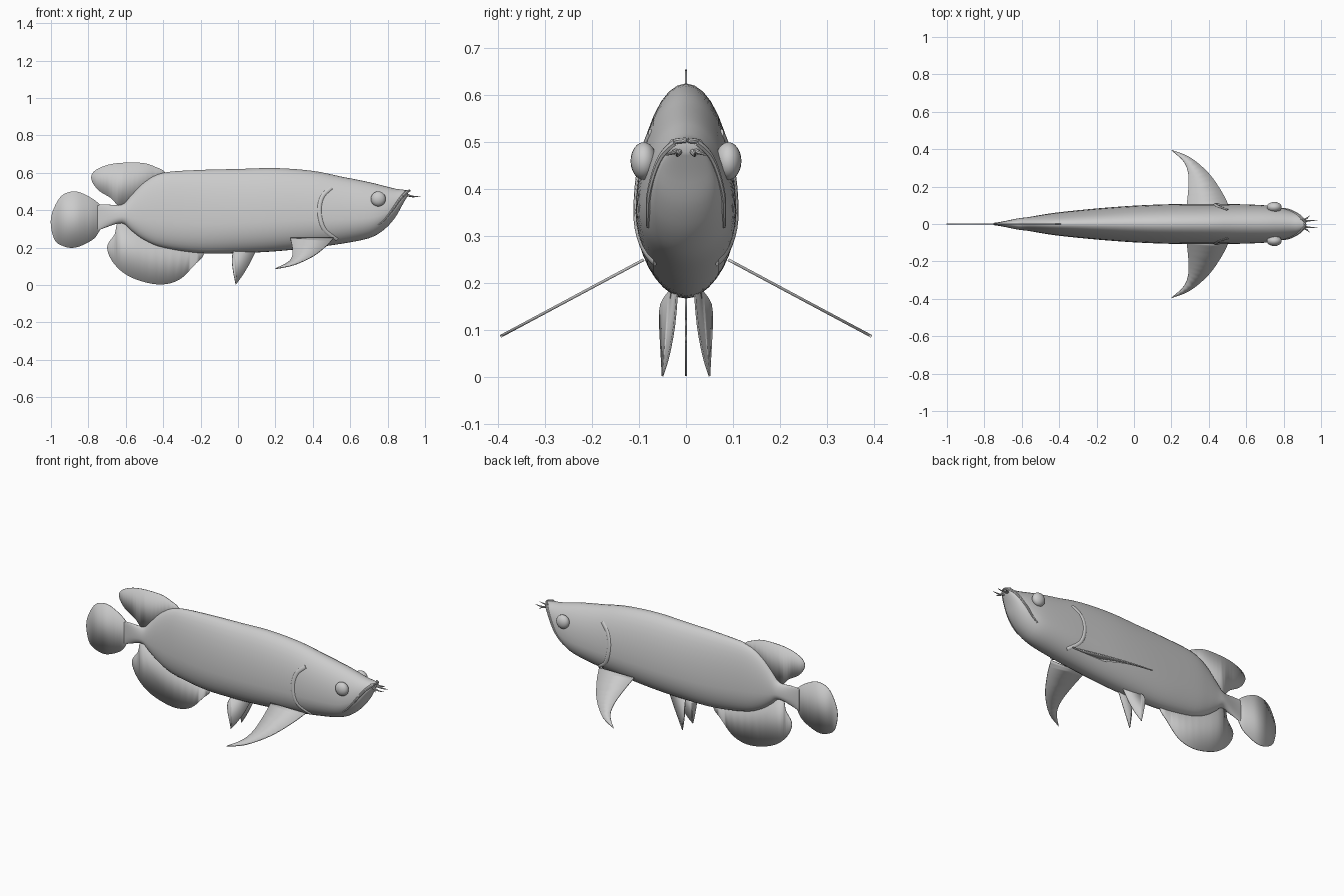
import bpy, bmesh, math
from mathutils import Vector

cube = bpy.data.objects.get("Cube")
if cube:
    bpy.data.objects.remove(cube)

grey = bpy.data.materials.new("plain_grey")
grey.use_nodes = True
grey.diffuse_color = (.6, .6, .6, 1)
grey.node_tree.nodes["Principled BSDF"].inputs["Base Color"].default_value = (.6, .6, .6, 1)


def spline(points, steps, closed=False):
    """Smooth curve through the points (Catmull-Rom)."""
    pts = [Vector(p) for p in points]
    n = len(pts)
    out = []
    for i in range(n if closed else n - 1):
        def pick(k):
            return pts[k % n] if closed else pts[max(0, min(n - 1, k))]
        a, b, c, d = (pick(i + k) for k in (-1, 0, 1, 2))
        for s in range(steps):
            t = s / steps
            out.append(.5 * (2 * b + (c - a) * t + (2 * a - 5 * b + 4 * c - d) * t * t
                             + (3 * b - a - 3 * c + d) * t ** 3))
    if not closed:
        out.append(pts[-1])
    return out


def finish(name, bm, smooth=True):
    bmesh.ops.recalc_face_normals(bm, faces=bm.faces)
    mesh = bpy.data.meshes.new(name)
    bm.to_mesh(mesh)
    bm.free()
    mesh.materials.append(grey)
    obj = bpy.data.objects.new(name, mesh)
    bpy.context.collection.objects.link(obj)
    if smooth:
        bpy.ops.object.select_all(action='DESELECT')
        obj.select_set(True)
        bpy.context.view_layer.objects.active = obj
        bpy.ops.object.shade_smooth_by_angle(angle=math.radians(40))
    return obj


# Body stations: x, top, bottom, half width
STATIONS = [
    (-.75, .43, .29, .006), (-.7, .43, .31, .014), (-.62, .43, .33, .03),
    (-.57, .48, .29, .036), (-.5, .55, .24, .048), (-.4, .6, .2, .063),
    (-.2, .615, .17, .083), (0, .62, .17, .098), (.2, .625, .18, .106),
    (.4, .61, .2, .107), (.55, .58, .22, .106), (.7, .55, .25, .1),
    (.78, .53, .295, .088), (.84, .515, .36, .07), (.88, .51, .43, .05),
    (.91, .505, .48, .025)]
rings = [tuple(v) for v in spline([Vector(s) for s in STATIONS], 4)]
BELLY = .36  # height share of the widest line


def side_y(x, z):
    """Half width of the body at a place on its flank."""
    for a, b in zip(rings, rings[1:]):
        if a[0] <= x <= b[0]:
            t = (x - a[0]) / (b[0] - a[0])
            top, low, w = (a[k] + (b[k] - a[k]) * t for k in (1, 2, 3))
            mid = low + (top - low) * BELLY
            r = (z - mid) / (top - mid if z > mid else mid - low)
            return w * math.sqrt(max(0, 1 - r * r))
    return 0


def build_body():
    bm = bmesh.new()
    count = 36
    loops = []
    for x, top, low, w in rings:
        mid = low + (top - low) * BELLY
        loop = []
        for i in range(count):
            a = math.tau * i / count
            s = math.sin(a)
            loop.append(bm.verts.new((x, w * math.cos(a),
                                      mid + s * (top - mid if s > 0 else mid - low))))
        loops.append(loop)
    for p, q in zip(loops, loops[1:]):
        for i in range(count):
            j = (i + 1) % count
            bm.faces.new((p[i], p[j], q[j], q[i]))
    bm.faces.new(loops[0])
    bm.faces.new(loops[-1])
    finish("body", bm)


def fin(name, outline, thickness=.004):
    bm = bmesh.new()
    bm.faces.new([bm.verts.new(p) for p in outline])
    bmesh.ops.triangulate(bm, faces=bm.faces)
    obj = finish(name, bm)
    solid = obj.modifiers.new("thickness", 'SOLIDIFY')
    solid.thickness = thickness
    solid.offset = 0


def tube(name, path, radius, tip=1, squash=1):
    """Round strand along a path, narrowing to a share of its radius."""
    bm = bmesh.new()
    loops = []
    for k, p in enumerate(path):
        d = (path[min(k + 1, len(path) - 1)] - path[max(k - 1, 0)]).normalized()
        u = d.cross(Vector((0, 1, 0))).normalized()
        v = d.cross(u)
        r = radius * (1 + (tip - 1) * k / (len(path) - 1))
        loops.append([bm.verts.new(p + r * (u * math.cos(a) + v * squash * math.sin(a)))
                      for a in (math.tau * i / 8 for i in range(8))])
    for p, q in zip(loops, loops[1:]):
        for i in range(8):
            j = (i + 1) % 8
            bm.faces.new((p[i], p[j], q[j], q[i]))
    bm.faces.new(loops[0])
    bm.faces.new(loops[-1])
    finish(name, bm)


def eye(name, side):
    bm = bmesh.new()
    bmesh.ops.create_uvsphere(bm, u_segments=20, v_segments=12, radius=.04)
    for v in bm.verts:
        v.co = Vector((v.co.x + .75, side * (v.co.y * .7 + .09), v.co.z + .46))
    finish(name, bm)


build_body()

# Upright fins on the centre line
UPRIGHT = {
    "tail_fin": [(-.74, .43), (-.81, .48), (-.88, .5), (-.95, .47), (-1, .36), (-.985, .25),
                 (-.94, .21), (-.87, .2), (-.78, .24), (-.74, .29), (-.71, .36)],
    "dorsal_fin": [(-.39, .59), (-.45, .635), (-.53, .654), (-.67, .648), (-.76, .615),
                   (-.785, .57), (-.75, .51), (-.68, .465), (-.62, .42), (-.5, .49)],
    "anal_fin": [(-.62, .34), (-.66, .27), (-.7, .2), (-.66, .11), (-.57, .04), (-.43, .003),
                 (-.32, .025), (-.24, .1), (-.19, .18), (-.4, .26)]}
for name, pts in UPRIGHT.items():
    fin(name, spline([(x, 0, z) for x, z in pts], 5, True))

for label, side in (("left", 1), ("right", -1)):
    eye(label + "_eye", side)

    # Pectoral fin sloping down and out
    lead = spline([(.51, .09), (.47, .17), (.4, .27), (.3, .355), (.2, .395)], 4)
    trail = spline([(.2, .395), (.265, .335), (.29, .27), (.29, .18), (.28, .09)], 4)
    fin(label + "_pectoral_fin",
        [(p.x, side * p.y, .25 - (p.y - .09) * .535) for p in lead + trail[1:]], .006)

    # Pelvic fin
    front = spline([(.1, .018, .19), (.06, .025, .11), (.02, .037, .045), (-.012, .05, .002)], 3)
    back = spline([(-.012, .05, .002), (-.03, .055, .1), (-.03, .054, .155), (-.02, .03, .19)], 3)
    fin(label + "_pelvic_fin", [(p.x, side * p.y, p.z) for p in front + back[1:]])

    # Ridges lying on the flank: gill cover edge and lip
    def on_flank(pts):
        return [Vector((x, side * side_y(x, z), z)) for x, _, z in spline(pts, 5)]
    tube(label + "_gill_edge", on_flank([(.5, 0, .52), (.45, 0, .47), (.435, 0, .39),
                                         (.46, 0, .3), (.53, 0, .245)]), .011, 1, .45)
    tube(label + "_lip", on_flank([(.905, 0, .499), (.87, 0, .465), (.82, 0, .395),
                                   (.785, 0, .35), (.75, 0, .32)]), .009, .4)
    # Barbels at the snout
    for kind, mid, end in (("long", (.935, .018, .473), (.98, .02, .476)),
                           ("short", (.92, .028, .478), (.94, .045, .472))):
        path = spline([(.89, .012, .485), mid, end], 4)
        tube(label + "_" + kind + "_barbel",
             [Vector((p.x, side * p.y, p.z)) for p in path], .008, .1)

# Raised upper lip bridging the snout
tube("snout_lip", spline([(.895, -.03, .5), (.912, -.015, .503), (.916, 0, .504),
                          (.912, .015, .503), (.895, .03, .5)], 3), .006)
